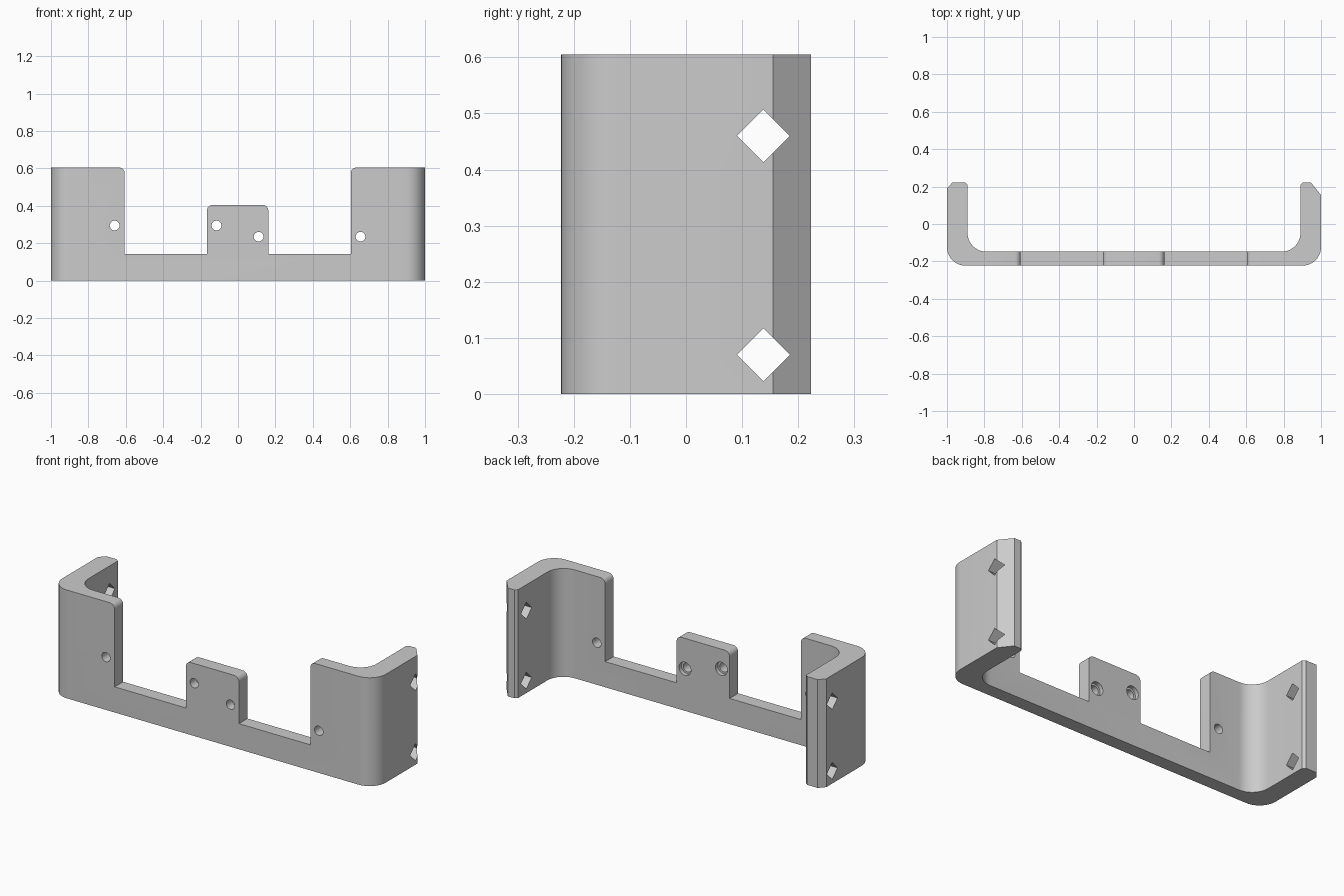
import bpy, bmesh, math
from mathutils import Vector, Matrix

cube = bpy.data.objects.get("Cube")
if cube:
    bpy.data.objects.remove(cube, do_unlink=True)

grey = bpy.data.materials.new("light grey plastic")
grey.use_nodes = True
grey.diffuse_color = (0.6, 0.6, 0.6, 1)
grey.node_tree.nodes["Principled BSDF"].inputs["Base Color"].default_value = (0.6, 0.6, 0.6, 1)


def rounded(corners, steps=10):
    """Outline through (x, y, radius) corners; a radius above 0 rounds the corner."""
    out = []
    for i, (x, y, r) in enumerate(corners):
        p = Vector((x, y))
        if r == 0:
            out.append(p)
            continue
        a = (Vector(corners[i - 1][:2]) - p).normalized()
        b = (Vector(corners[(i + 1) % len(corners)][:2]) - p).normalized()
        centre = p + (a + b) * r
        for k in range(steps + 1):
            t = k / steps * math.pi / 2
            out.append(centre - b * r * math.cos(t) - a * r * math.sin(t))
    return out


def prism(name, outline, place, depth):
    """Extrude an outline by depth, with place mapping (u, v) to 3D."""
    bm = bmesh.new()
    face = bm.faces.new([bm.verts.new(place(*p)) for p in outline])
    ext = bmesh.ops.extrude_face_region(bm, geom=[face])
    verts = [e for e in ext["geom"] if isinstance(e, bmesh.types.BMVert)]
    bmesh.ops.translate(bm, verts=verts, vec=depth)
    bmesh.ops.recalc_face_normals(bm, faces=bm.faces)
    mesh = bpy.data.meshes.new(name)
    bm.to_mesh(mesh)
    bm.free()
    obj = bpy.data.objects.new(name, mesh)
    bpy.context.collection.objects.link(obj)
    mesh.materials.append(grey)
    return obj


def ring(cx, cy, r, n):
    return [(cx + r * math.cos(k * math.tau / n), cy + r * math.sin(k * math.tau / n)) for k in range(n)]


def apply_cut(target, cutter, operation):
    mod = target.modifiers.new("cut", "BOOLEAN")
    mod.operation = operation
    mod.solver = "EXACT"
    mod.object = cutter
    bpy.context.view_layer.objects.active = target
    bpy.ops.object.modifier_apply(modifier=mod.name)
    bpy.data.objects.remove(cutter, do_unlink=True)


HEIGHT, BACK, FRONT = 0.605, 0.223, -0.223

# U-shaped bracket: rounded bends, chamfered arm tips
plan = rounded([
    (-1, FRONT, 0.1), (1, FRONT, 0.1),
    (1, 0.155, 0), (0.945, BACK, 0), (0.905, BACK, 0), (0.89, 0.21, 0),
    (0.89, -0.148, 0.1), (-0.89, -0.148, 0.1),
    (-0.89, 0.21, 0), (-0.905, BACK, 0), (-0.97, BACK, 0), (-1, 0.19, 0)])
bracket = prism("mounting_bracket", plan, lambda u, v: (u, v, 0), (0, 0, HEIGHT))

# Gaps on either side of the centre tab, leaving rounded top corners
silhouette = rounded([
    (-1.1, -0.1, 0), (1.1, -0.1, 0), (1.1, HEIGHT, 0),
    (0.603, HEIGHT, 0.03), (0.603, 0.143, 0),
    (0.162, 0.143, 0), (0.162, 0.405, 0.03),
    (-0.166, 0.405, 0.03), (-0.166, 0.143, 0),
    (-0.606, 0.143, 0), (-0.606, HEIGHT, 0.03), (-1.1, HEIGHT, 0)], 6)
apply_cut(bracket, prism("silhouette_cutter", silhouette, lambda u, v: (u, -0.5, v), (0, 1, 0)), "INTERSECT")

# Screw holes, with counterbores behind the centre tab
for x, z in ((-0.66, 0.295), (-0.115, 0.295), (0.11, 0.235), (0.655, 0.235)):
    apply_cut(bracket, prism("screw_cutter", ring(x, z, 0.026, 24),
                             lambda u, v: (u, -0.3, v), (0, 0.3, 0)), "DIFFERENCE")
    if abs(x) < 0.2:
        apply_cut(bracket, prism("counterbore_cutter", ring(x, z, 0.037, 24),
                                 lambda u, v: (u, -0.17, v), (0, 0.1, 0)), "DIFFERENCE")

# Diamond slots through both arms
for z in (0.07, 0.46):
    apply_cut(bracket, prism("diamond_cutter", ring(0.138, z, 0.047, 4),
                             lambda u, v: (-1.2, u, v), (2.4, 0, 0)), "DIFFERENCE")

# Smooth the bends, keep the edges sharp
bpy.ops.object.select_all(action="DESELECT")
bracket.select_set(True)
bpy.context.view_layer.objects.active = bracket
bpy.ops.object.shade_smooth_by_angle(angle=math.radians(30))
